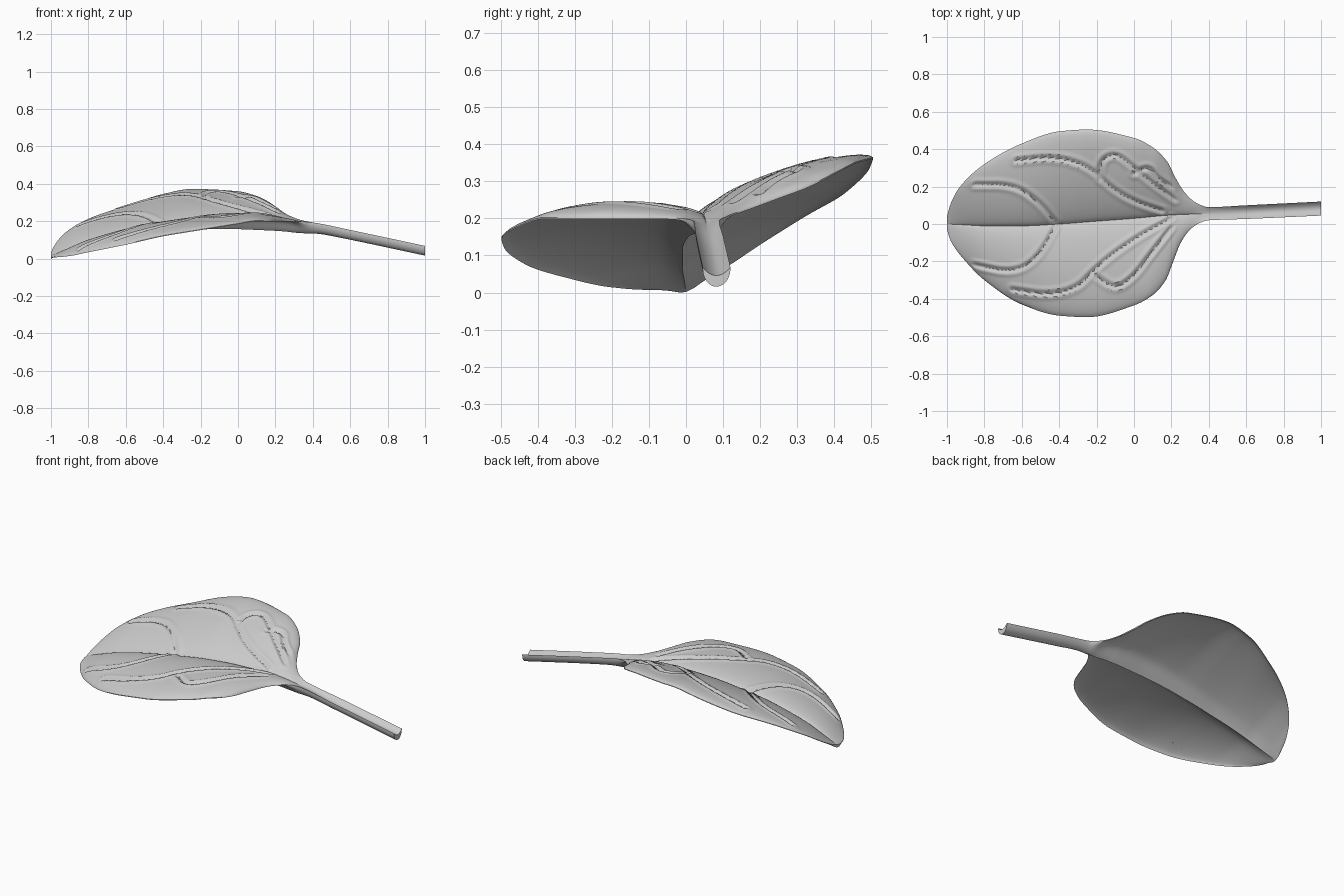
import bpy, bmesh, math
from mathutils import Vector

cube = bpy.data.objects.get("Cube")
if cube:
    bpy.data.objects.remove(cube, do_unlink=True)

# Guide curves (x, y, z): the two rims and the midrib, running on into the stalk
BACK_RIM = [(-1, .04, .03), (-.98, .11, .07), (-.93, .2, .13), (-.8, .32, .205), (-.6, .43, .27),
            (-.4, .495, .335), (-.25, .505, .362), (0, .46, .35), (.1, .41, .325), (.18, .33, .285),
            (.22, .25, .255), (.27, .17, .225), (.33, .115, .205), (.4, .09, .19), (.6, .1, .15),
            (1, .12, .065)]
FRONT_RIM = [(-1, -.03, .008), (-.98, -.09, .008), (-.9, -.2, .015), (-.8, -.3, .035), (-.6, -.43, .075),
             (-.4, -.49, .12), (-.25, -.498, .145), (0, -.435, .185), (.1, -.38, .2), (.17, -.3, .2),
             (.21, -.2, .2), (.25, -.1, .2), (.3, -.03, .198), (.35, .005, .195), (.4, .02, .19),
             (.6, .027, .15), (1, .045, .065)]
MIDRIB = [(-1, 0, .014), (-.9, -.005, .05), (-.8, -.01, .085), (-.6, -.01, .135), (-.4, 0, .17),
          (-.2, .015, .195), (0, .03, .205), (.2, .048, .203), (.4, .056, .177), (.6, .064, .128),
          (1, .082, .043)]
# (x, height of the blade's bulge, depth of the keel below the midrib)
SWELL = [(-1, 0, .003), (-.8, .03, .006), (-.5, .045, .015), (-.2, .045, .03), (.1, .035, .042),
         (.25, .015, .046), (.4, 0, .045), (1, 0, .045)]

VEINS = [
    [(-.63, .34), (-.45, .36), (-.3, .33), (-.2, .27), (-.12, .19), (0, .12), (.15, .07)],
    [(-.85, .21), (-.65, .21), (-.52, .13), (-.42, .01)],
    [(-.18, .24), (-.18, .34), (-.1, .38), (-.01, .31), (.08, .23), (.22, .13)],
    [(0, .27), (.08, .31), (.13, .24), (.2, .2)],
    [(-.85, -.22), (-.65, -.26), (-.52, -.19), (-.42, -.01)],
    [(-.65, -.35), (-.45, -.38), (-.3, -.34), (-.22, -.25), (-.1, -.15), (.05, -.05), (.2, .03)],
    [(-.2, -.28), (-.1, -.35), (0, -.28), (.08, -.17), (.2, -.02)],
]


def curve(points, axis):
    """Smooth, non-overshooting interpolation of one coordinate along x."""
    xs = [p[0] for p in points]
    vs = [p[axis] for p in points]
    d = [(vs[i + 1] - vs[i]) / (xs[i + 1] - xs[i]) for i in range(len(xs) - 1)]
    m = [d[0]] + [2 * a * b / (a + b) if a * b > 0 else 0 for a, b in zip(d, d[1:])] + [d[-1]]

    def f(x):
        i = 0
        while i < len(d) - 1 and x > xs[i + 1]:
            i += 1
        h = xs[i + 1] - xs[i]
        t = (x - xs[i]) / h
        return ((2 * t**3 - 3 * t**2 + 1) * vs[i] + (t**3 - 2 * t**2 + t) * h * m[i]
                + (3 * t**2 - 2 * t**3) * vs[i + 1] + (t**3 - t**2) * h * m[i + 1])
    return f


def rounded(points):
    """Cut the corners of a path twice."""
    for _ in range(2):
        out = [points[0]]
        for a, b in zip(points, points[1:]):
            out += [(a[0] * .75 + b[0] * .25, a[1] * .75 + b[1] * .25),
                    (a[0] * .25 + b[0] * .75, a[1] * .25 + b[1] * .75)]
        points = out + [points[-1]]
    return points


SEGMENTS = [(a, b) for v in VEINS for a, b in zip(rounded(v), rounded(v)[1:])]


def vein_distance(x, y):
    best = .04
    for (ax, ay), (bx, by) in SEGMENTS:
        dx, dy = bx - ax, by - ay
        if min(ax, bx) - x > best or x - max(ax, bx) > best:
            continue
        t = max(0, min(1, ((x - ax) * dx + (y - ay) * dy) / (dx * dx + dy * dy)))
        best = min(best, math.hypot(x - ax - t * dx, y - ay - t * dy))
    return best


def smoothstep(a, b, x):
    t = max(0, min(1, (x - a) / (b - a)))
    return t * t * (3 - 2 * t)


back_y, back_z = curve(BACK_RIM, 1), curve(BACK_RIM, 2)
front_y, front_z = curve(FRONT_RIM, 1), curve(FRONT_RIM, 2)
mid_y, mid_z = curve(MIDRIB, 1), curve(MIDRIB, 2)
bulge, keel = curve(SWELL, 1), curve(SWELL, 2)


def section(x, half=44):
    """Top and bottom points across the leaf at one station."""
    top, bottom = [], []
    stalk = smoothstep(.28, .48, x)
    for k in range(-half, half + 1):
        t = k / half
        u = abs(t)
        rim_y, rim_z = (back_y(x), back_z(x)) if t > 0 else (front_y(x), front_z(x))
        y = mid_y(x) + (rim_y - mid_y(x)) * u
        # blade: crease at the midrib, arched halves; stalk: rounded gutter
        blade = mid_z(x) + (rim_z - mid_z(x)) * u + bulge(x) * (4 * u * (1 - u)) ** .65
        gutter = rim_z - (rim_z - mid_z(x)) * (1 - u * u)
        z = blade * (1 - stalk) + gutter * stalk
        under = z - .004 - .008 * (1 - u**4) - keel(x) * math.exp(-((y - mid_y(x)) / .035) ** 2)
        round_under = rim_z - .003 - .049 * math.sqrt(1 - u * u)
        low = under * (1 - stalk) + round_under * stalk
        # veins pressed into the upper face, with soft shoulders
        if x < .3 and u < .97:
            r = vein_distance(x, y)
            fade = smoothstep(0, .12, 1 - u) * smoothstep(.3, .15, x) if x < .15 else \
                smoothstep(0, .12, 1 - u) * (1 - smoothstep(.15, .3, x))
            if x < .15:
                fade = smoothstep(0, .12, 1 - u)
            z += fade * (.006 * math.exp(-((r - .022) / .012) ** 2) - .009 * math.exp(-(r / .01) ** 2))
        top.append(Vector((x, y, z)))
        bottom.append(Vector((x, y, low)))
    return top + bottom[::-1]


# Stations: close together at the rounded tip and in the blade, wide along the stalk
stations = [-1 + .06 * (i / 10) ** 2 for i in range(10)]
stations += [-.94 + 1.4 * i / 150 for i in range(151)]
stations += [.46 + .54 * i / 14 for i in range(1, 15)]

bm = bmesh.new()
rings = [[bm.verts.new(p) for p in section(x)] for x in stations]
for a, b in zip(rings, rings[1:]):
    n = len(a)
    for i in range(n):
        j = (i + 1) % n
        bm.faces.new((a[i], a[j], b[j], b[i]))
# Close the tip and the cut end of the stalk with strips
for ring in (rings[0], rings[-1]):
    n = len(ring)
    for i in range(n // 2 - 1):
        bm.faces.new((ring[i], ring[i + 1], ring[n - 2 - i], ring[n - 1 - i]))
bmesh.ops.recalc_face_normals(bm, faces=bm.faces[:])
lowest = min(v.co.z for v in bm.verts)
bmesh.ops.translate(bm, verts=bm.verts[:], vec=(0, 0, -lowest))

mesh = bpy.data.meshes.new("leaf")
bm.to_mesh(mesh)
bm.free()
leaf = bpy.data.objects.new("leaf", mesh)
bpy.context.collection.objects.link(leaf)

# Plain grey
grey = bpy.data.materials.new("light grey")
grey.use_nodes = True
colour = (.6, .6, .6, 1)
grey.diffuse_color = colour
grey.node_tree.nodes["Principled BSDF"].inputs["Base Color"].default_value = colour
mesh.materials.append(grey)

bpy.ops.object.select_all(action='DESELECT')
leaf.select_set(True)
bpy.context.view_layer.objects.active = leaf
bpy.ops.object.shade_smooth_by_angle(angle=math.radians(40))
